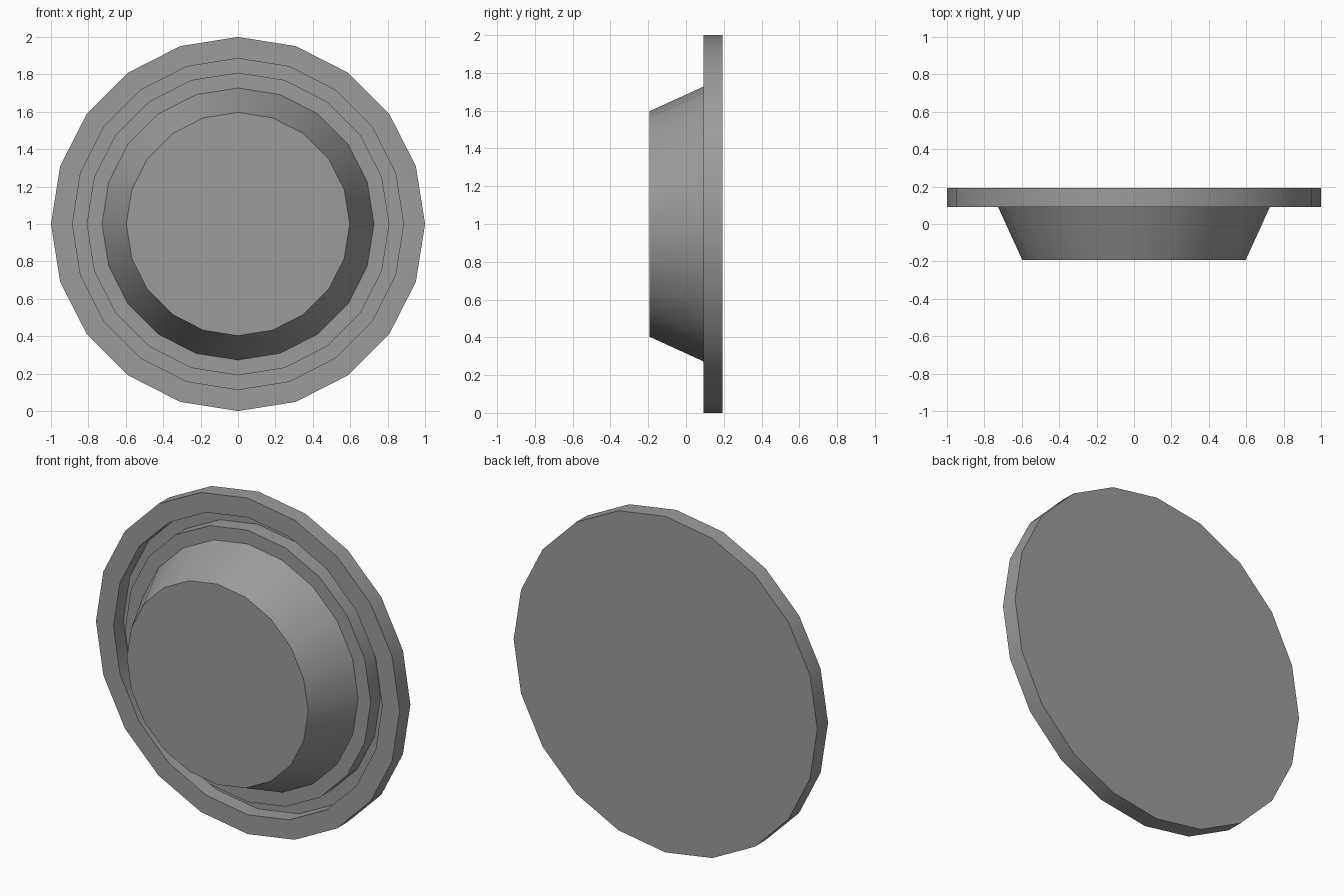
import bpy
import bmesh
import math

if "Cube" in bpy.data.objects:
    bpy.data.objects.remove(bpy.data.objects["Cube"])

SIDES = 20

# Half section (radius, y): front cap, flared side, ledge, groove, rim, back
PROFILE = [
    (0.597, -0.193),
    (0.727, 0.092),
    (0.809, 0.092),
    (0.809, 0.185),
    (0.885, 0.185),
    (0.885, 0.092),
    (1.0, 0.092),
    (1.0, 0.193),
]


def lathe(name, profile, sides, centre_z):
    """Turn a section around the y axis and close both ends."""
    bm = bmesh.new()
    rings = []
    for r, y in profile:
        rings.append([
            bm.verts.new((r * math.cos(2 * math.pi * i / sides), y,
                          centre_z + r * math.sin(2 * math.pi * i / sides)))
            for i in range(sides)])
    for a, b in zip(rings, rings[1:]):
        for i in range(sides):
            j = (i + 1) % sides
            bm.faces.new((a[i], a[j], b[j], b[i]))
    bm.faces.new(rings[0])
    bm.faces.new(rings[-1])
    bmesh.ops.recalc_face_normals(bm, faces=bm.faces)
    mesh = bpy.data.meshes.new(name)
    bm.to_mesh(mesh)
    bm.free()
    obj = bpy.data.objects.new(name, mesh)
    bpy.context.collection.objects.link(obj)
    return obj


# Rimmed disc with a raised tapered boss and a ring groove
disc = lathe("grooved_disc", PROFILE, SIDES, 1.0)
bpy.context.view_layer.objects.active = disc
disc.select_set(True)
bpy.ops.object.shade_smooth_by_angle(angle=math.radians(30))

# Dark grey finish
grey = bpy.data.materials.new("dark_grey")
grey.diffuse_color = (0.33, 0.33, 0.33, 1.0)
grey.use_nodes = True
grey.node_tree.nodes["Principled BSDF"].inputs["Base Color"].default_value = grey.diffuse_color
disc.data.materials.append(grey)
